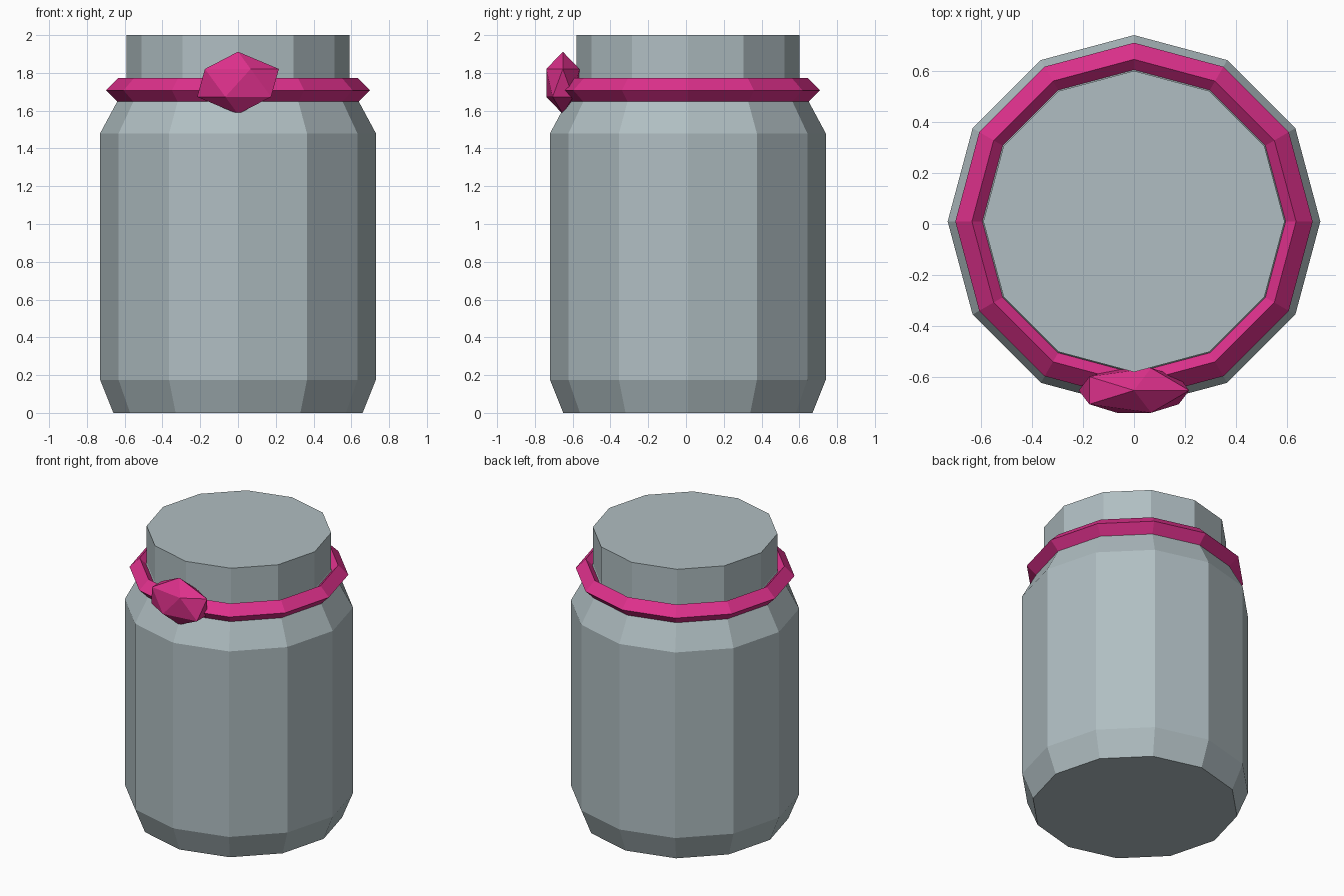
import bpy, bmesh
from math import cos, sin, pi
from mathutils import Matrix

SIDES = 12
CENTRE_Y = 0.01

if "Cube" in bpy.data.objects:
    bpy.data.objects.remove(bpy.data.objects["Cube"])


def material(name, colour):
    m = bpy.data.materials.new(name)
    m.use_nodes = True
    m.diffuse_color = colour
    m.node_tree.nodes["Principled BSDF"].inputs["Base Color"].default_value = colour
    return m


def make_object(name, bm, mat):
    bmesh.ops.recalc_face_normals(bm, faces=bm.faces)
    mesh = bpy.data.meshes.new(name)
    bm.to_mesh(mesh)
    bm.free()
    mesh.materials.append(mat)
    obj = bpy.data.objects.new(name, mesh)
    bpy.context.collection.objects.link(obj)
    return obj


def lathe(name, profile, mat, closed):
    """Turn (radius, z) points around the z axis; closed joins last to first."""
    bm = bmesh.new()
    rings = [[bm.verts.new((r * cos(2 * pi * i / SIDES), r * sin(2 * pi * i / SIDES), z))
              for i in range(SIDES)] for r, z in profile]
    pairs = list(zip(rings, rings[1:]))
    if closed:
        pairs.append((rings[-1], rings[0]))
    else:
        bm.faces.new(rings[0])
        bm.faces.new(rings[-1])
    for a, b in pairs:
        for i in range(SIDES):
            j = (i + 1) % SIDES
            bm.faces.new((a[i], a[j], b[j], b[i]))
    obj = make_object(name, bm, mat)
    obj.location.y = CENTRE_Y
    return obj


grey = material("pale grey", (0.434, 0.515, 0.539, 1))
pink = material("bright pink", (0.73, 0.03, 0.262, 1))

# Jar with chamfered base, sloping shoulder and straight neck
lathe("jar", [(0.66, 0), (0.73, 0.175), (0.73, 1.48), (0.59, 1.74), (0.59, 2)], grey, False)

# Diamond-section band around the neck
R, T, Z = 0.635, 0.065, 1.708
lathe("neck_band", [(R + T, Z), (R, Z + T), (R - T, Z), (R, Z - T)], pink, True)

# Flattened faceted knot at the front of the band
bm = bmesh.new()
bmesh.ops.create_icosphere(bm, subdivisions=1, radius=1,
                           matrix=Matrix.Diagonal((0.242, 0.103, 0.165, 1)))
knot = make_object("band_knot", bm, pink)
knot.location = (0, -0.652, 1.747)
